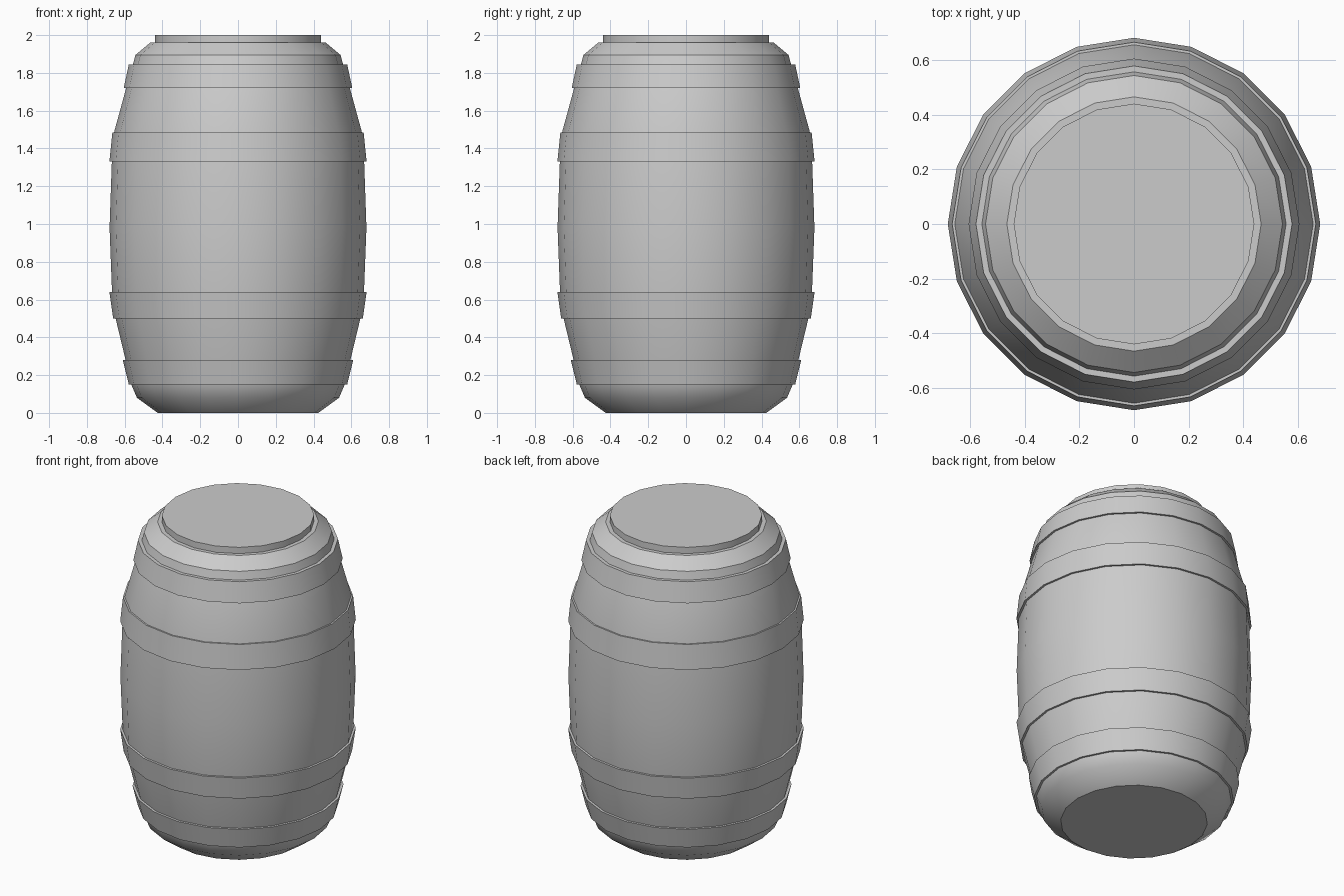
import bpy, bmesh, math

if "Cube" in bpy.data.objects:
    bpy.data.objects.remove(bpy.data.objects["Cube"])

SIDES = 20


def lathe(name, profile, ring=False):
    """Revolve (radius, z) points; a ring closes its section, otherwise the ends are capped."""
    bm = bmesh.new()
    loops = []
    for r, z in profile:
        loops.append([bm.verts.new((r * math.cos(2 * math.pi * i / SIDES),
                                    r * math.sin(2 * math.pi * i / SIDES), z))
                      for i in range(SIDES)])
    pairs = list(zip(loops, loops[1:]))
    if ring:
        pairs.append((loops[-1], loops[0]))
    else:
        bm.faces.new(loops[0][::-1])
        bm.faces.new(loops[-1])
    for a, b in pairs:
        for i in range(SIDES):
            j = (i + 1) % SIDES
            bm.faces.new((a[i], a[j], b[j], b[i]))
    bmesh.ops.recalc_face_normals(bm, faces=bm.faces)
    mesh = bpy.data.meshes.new(name)
    bm.to_mesh(mesh)
    bm.free()
    obj = bpy.data.objects.new(name, mesh)
    bpy.context.collection.objects.link(obj)
    bpy.ops.object.select_all(action='DESELECT')
    obj.select_set(True)
    bpy.context.view_layer.objects.active = obj
    bpy.ops.object.shade_smooth_by_angle(angle=math.radians(35))
    return obj


# bulging body with the raised lid on top
lathe("barrel_body", [(.425, 0), (.535, .08), (.565, .15), (.595, .28), (.648, .5),
                      (.667, .64), (.68, .98), (.668, 1.33), (.655, 1.49),
                      (.592, 1.72), (.555, 1.85), (.543, 1.895), (.465, 1.96),
                      (.44, 1.96), (.44, 2.0)])

# four hoops: lower z, lower radius, upper z, upper radius
hoops = {"bottom_hoop": (.15, .578, .28, .61),
         "lower_hoop": (.5, .661, .64, .681),
         "upper_hoop": (1.33, .681, 1.485, .665),
         "top_hoop": (1.72, .605, 1.845, .578)}
for name, (z0, r0, z1, r1) in hoops.items():
    lathe(name, [(r0 - .03, z0), (r0, z0), (r1, z1), (r1 - .03, z1)], ring=True)
